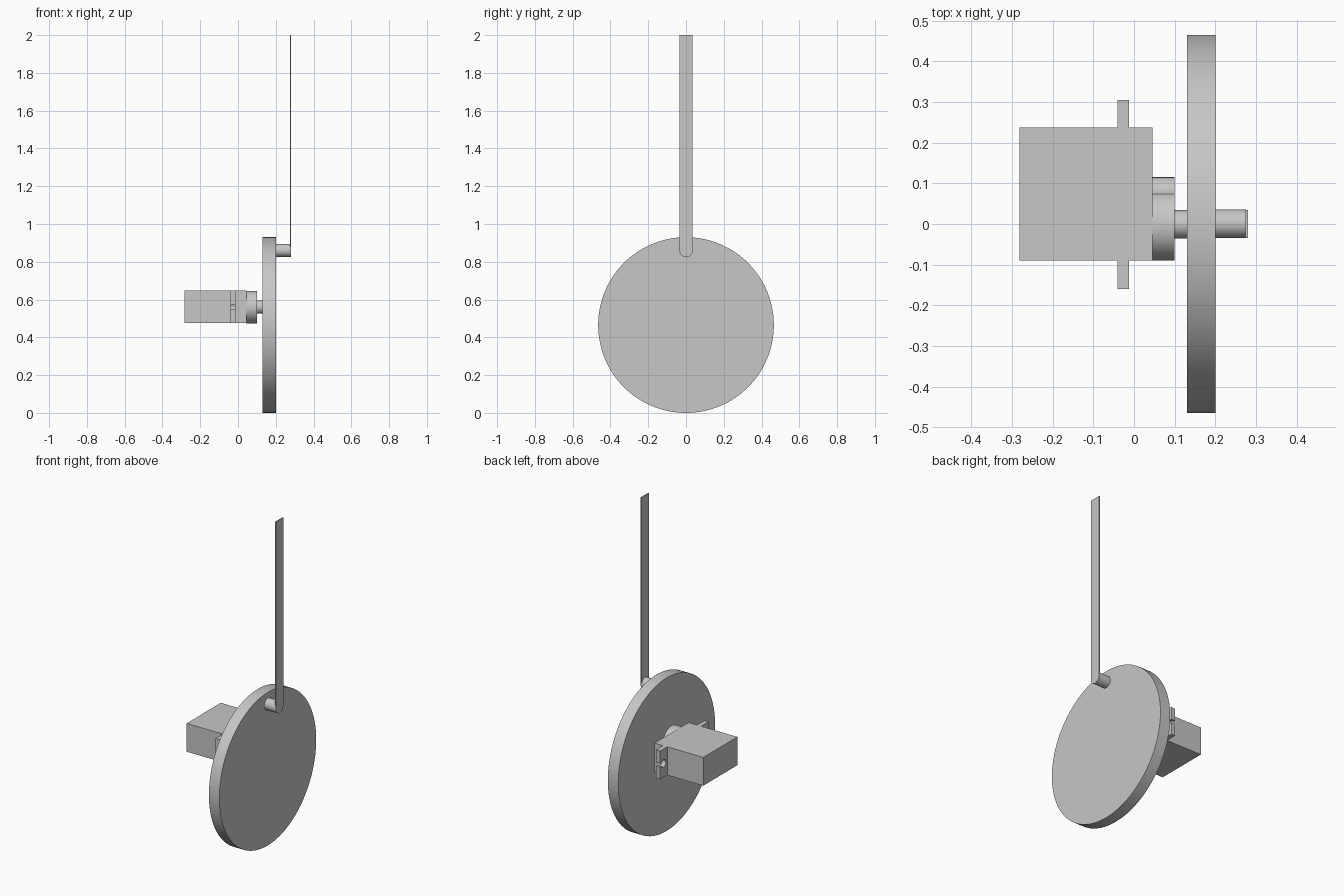
import bpy, bmesh, math
from math import cos, sin, pi

cube = bpy.data.objects.get("Cube")
if cube:
    bpy.data.objects.remove(cube)

grey = bpy.data.materials.new("plain_grey")
grey.use_nodes = True
colour = (0.57, 0.57, 0.57, 1)
grey.diffuse_color = colour
grey.node_tree.nodes["Principled BSDF"].inputs["Base Color"].default_value = colour


def arc(y, z, r, start, end, n):
    """Points in the YZ plane from start to end angle."""
    steps = [start + (end - start) * i / n for i in range(n + 1)]
    return [(y + r * cos(a), z + r * sin(a)) for a in steps]


def plate(name, outline, x0, x1):
    """Extrude a YZ outline along X, with smooth curved sides."""
    bm = bmesh.new()
    face = bm.faces.new([bm.verts.new((x0, y, z)) for y, z in outline])
    new = bmesh.ops.extrude_face_region(bm, geom=[face])["geom"]
    verts = [v for v in new if isinstance(v, bmesh.types.BMVert)]
    bmesh.ops.translate(bm, verts=verts, vec=(x1 - x0, 0, 0))
    bmesh.ops.recalc_face_normals(bm, faces=bm.faces)
    mesh = bpy.data.meshes.new(name)
    bm.to_mesh(mesh)
    bm.free()
    mesh.materials.append(grey)
    obj = bpy.data.objects.new(name, mesh)
    bpy.context.collection.objects.link(obj)
    bpy.ops.object.select_all(action="DESELECT")
    obj.select_set(True)
    bpy.context.view_layer.objects.active = obj
    bpy.ops.object.shade_smooth_by_angle(angle=math.radians(30))
    return obj


def disc(name, y, z, r, x0, x1, n=64):
    return plate(name, arc(y, z, r, 0, 2 * pi, n)[:-1], x0, x1)


def box(name, y0, y1, z0, z1, x0, x1):
    return plate(name, [(y0, z0), (y1, z0), (y1, z1), (y0, z1)], x0, x1)


# Crank wheel, its pin and the thin connecting strip with a rounded foot
disc("crank_wheel", 0, 0.465, 0.465, 0.13, 0.2, 128)
disc("crank_pin", 0.001, 0.86, 0.035, 0.2, 0.275)
strip = arc(0, 0.86, 0.035, pi, 2 * pi, 24) + [(0.035, 2), (-0.035, 2)]
plate("connecting_strip", strip, 0.274, 0.28)

# Motor body, gear housing and output shaft
axis, bottom, top = 0.56, 0.475, 0.647
box("motor_body", -0.09, 0.237, bottom, top, -0.282, 0.045)
disc("gear_housing", -0.004, axis, 0.086, 0.045, 0.1)
disc("small_gear_housing", 0.078, axis, 0.037, 0.045, 0.1)
disc("output_shaft", -0.001, axis, 0.035, 0.1, 0.13)

# Mounting ears, each with a keyhole slot open at its outer end
for name, inner, outer, side in (("front_ear", -0.09, -0.16, -1),
                                 ("back_ear", 0.237, 0.305, 1)):
    gap = math.asin(0.5)
    hole = arc((inner + outer) / 2, axis, 0.022, gap, 2 * pi - gap, 24)
    if side < 0:
        hole = [(inner + outer - y, z) for y, z in hole]
    outline = ([(inner, top), (outer, top), (outer, hole[0][1])] + hole
               + [(outer, hole[-1][1]), (outer, bottom), (inner, bottom)])
    plate(name, outline, -0.04, -0.012)
